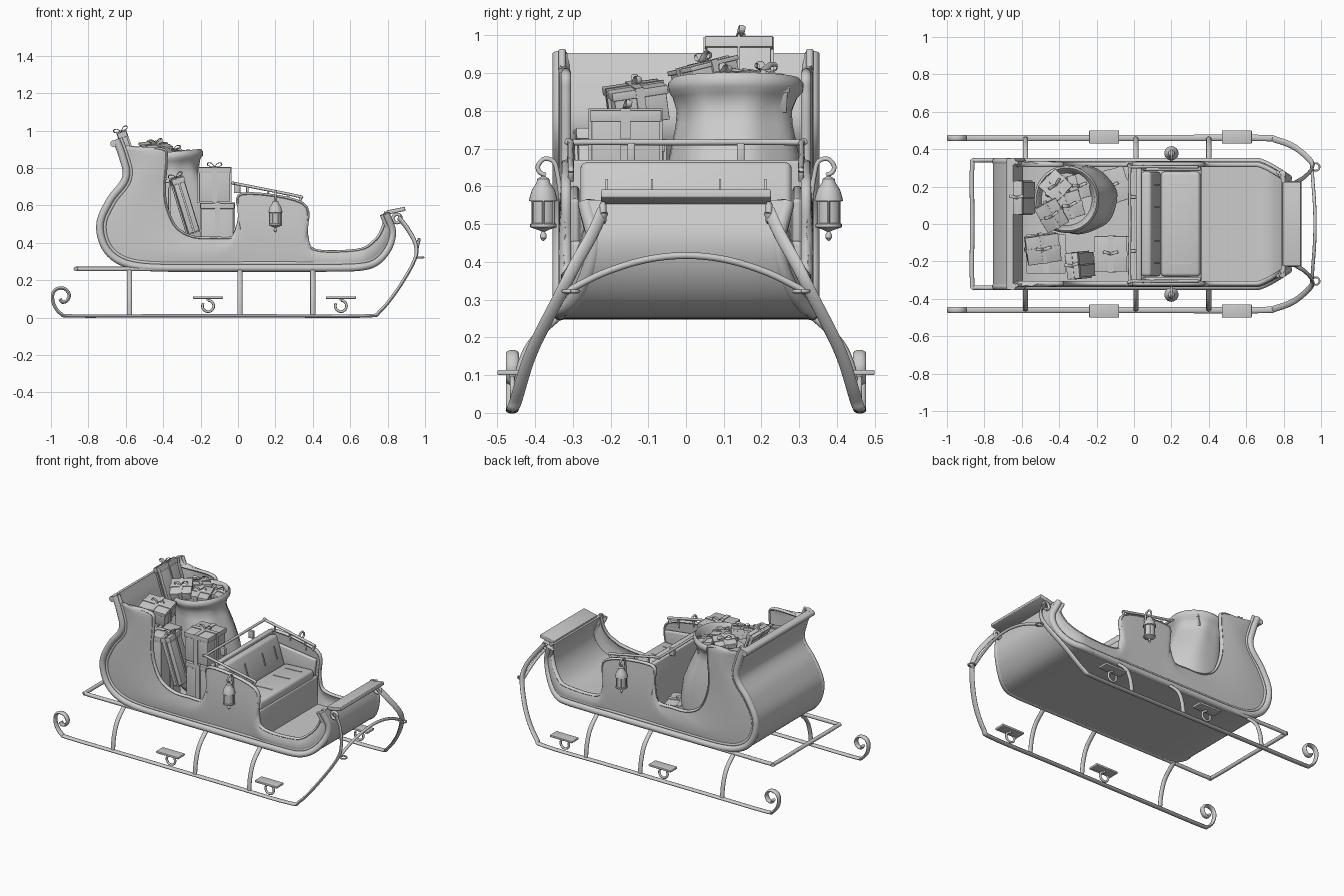
import bpy, bmesh, math
from mathutils import Vector, Matrix, Euler

if "Cube" in bpy.data.objects:
    bpy.data.objects.remove(bpy.data.objects["Cube"])


def finish(name, verts, faces, solid=0, bevel=0, angle=35):
    me = bpy.data.meshes.new(name)
    me.from_pydata([tuple(v) for v in verts], [], faces)
    bm = bmesh.new()
    bm.from_mesh(me)
    bmesh.ops.recalc_face_normals(bm, faces=bm.faces)
    bm.to_mesh(me)
    bm.free()
    ob = bpy.data.objects.new(name, me)
    bpy.context.collection.objects.link(ob)
    if solid:
        m = ob.modifiers.new("thick", 'SOLIDIFY')
        m.thickness, m.offset = solid, 0
    if bevel:
        m = ob.modifiers.new("bevel", 'BEVEL')
        m.width, m.segments = bevel, 3
    if solid or bevel:
        dg = bpy.context.evaluated_depsgraph_get()
        ob.data = bpy.data.meshes.new_from_object(ob.evaluated_get(dg))
        ob.modifiers.clear()
    ob.data.shade_smooth()
    ob.data.set_sharp_from_angle(angle=math.radians(angle))
    return ob


def grid(name, rows, closed=False, caps=False, **kw):
    n = len(rows[0])
    F = [(i*n+j, i*n+(j+1) % n, (i+1)*n+(j+1) % n, (i+1)*n+j)
         for i in range(len(rows)-1) for j in range(n if closed else n-1)]
    if caps:
        F += [tuple(range(n)), tuple(range((len(rows)-1)*n, len(rows)*n))]
    return finish(name, [v for r in rows for v in r], F, **kw)


def spline(pts, n=6):
    P = [Vector(p) for p in pts]
    P = [2*P[0]-P[1]] + P + [2*P[-1]-P[-2]]
    out = []
    for i in range(1, len(P)-2):
        a, b, c, d = P[i-1:i+3]
        for k in range(n):
            t = k/n
            out.append(0.5*(2*b+(c-a)*t+(2*a-5*b+4*c-d)*t*t+(3*b-a-3*c+d)*t**3))
    return out+[P[-2]]


def tube(name, pts, a, b=None, n=6, sides=12):
    """Sweep an ellipse along a smooth path."""
    b = b or a
    P = spline(pts, n)
    rows, lat = [], None
    for i, p in enumerate(P):
        t = (P[min(i+1, len(P)-1)]-P[max(i-1, 0)]).normalized()
        if lat is None:
            lat = Vector((1, 0, 0)) if abs(t.y) > .8 else Vector((0, 1, 0))
        lat = (lat-t*lat.dot(t)).normalized()
        nor = t.cross(lat)
        rows.append([p+lat*a*math.cos(2*math.pi*k/sides)+nor*b*math.sin(2*math.pi*k/sides)
                     for k in range(sides)])
    return grid(name, rows, True, True, angle=50)


def box(name, c, size, rot=(0, 0, 0), bevel=.004, M=None):
    M = M or Matrix.Translation(c) @ Euler(rot).to_matrix().to_4x4()
    V = [M @ Vector((x*size[0]/2, y*size[1]/2, z*size[2]/2))
         for x in (-1, 1) for y in (-1, 1) for z in (-1, 1)]
    F = [(0, 1, 3, 2), (4, 6, 7, 5), (0, 4, 5, 1), (2, 3, 7, 6), (0, 2, 6, 4), (1, 5, 7, 3)]
    return finish(name, V, F, bevel=bevel)


def ring(name, c, R, r, axis='Z', start=0, sweep=360):
    pts = []
    for k in range(17):
        t = math.radians(start+sweep*k/16)
        u, v = R*math.cos(t), R*math.sin(t)
        pts.append(Vector(c)+Vector((u, v, 0) if axis == 'Z' else (u, 0, v)))
    return tube(name, pts, r, n=2, sides=8)


def lathe(name, c, prof, seg=24):
    rows = [[Vector(c)+Vector((r*math.cos(2*math.pi*k/seg), r*math.sin(2*math.pi*k/seg), z))
             for k in range(seg)] for r, z in prof]
    return grid(name, rows, True, True)


def width(x):
    t = max(0, min((x-.66)/.18, 1))
    return .33-.1*t**1.3


# Body outline (x, z) paired point by point with the top edge of the side wall
pairs = [(-.67, .945, -.63, .9), (-.635, .85, -.41, .9), (-.62, .75, -.385, .84), (-.70, .64, -.395, .69),
         (-.757, .51, -.38, .58), (-.735, .38, -.33, .48), (-.65, .29, -.24, .43), (-.5, .25, -.13, .425),
         (-.2, .245, -.02, .435), (0, .245, .01, .55), (.1, .245, .025, .66), (.28, .245, .345, .61),
         (.36, .245, .365, .45), (.45, .245, .41, .36), (.65, .25, .64, .36), (.75, .28, .73, .41),
         (.82, .36, .77, .47), (.845, .46, .785, .53), (.81, .565, .79, .565)]
outer = spline([(p[0], 0, p[1]) for p in pairs])
upper = spline([(p[2], 0, p[3]) for p in pairs])


def inset(d):
    out = []
    for i, p in enumerate(outer):
        t = (outer[min(i+1, len(outer)-1)]-outer[max(i-1, 0)]).normalized()
        out.append(p+Vector((-t.z, 0, t.x))*d)
    return out


# Curved shell: back, floor and front in one sheet
grid("body_shell", [[(p.x, y*width(p.x), p.z) for y in (-1, -.5, 0, .5, 1)] for p in inset(.014)], solid=.02)
tube("back_top_rail", [(-.665, -.35, .93), (-.665, 0, .93), (-.665, .35, .93)], .018)
box("front_dash", (.845, 0, .572), (.1, .45, .022), (0, -.2, 0))

for s in (-1, 1):
    # Side wall and edge mouldings
    rows = []
    for o, u in zip(inset(.02), upper):
        rows.append([])
        for k in range(7):
            q = o.lerp(u, k/6)
            rows[-1].append((q.x, s*(width(q.x)-.012+.01*math.sin(math.pi*k/6)), q.z))
    grid("side_wall", rows, solid=.02)
    tube("body_rim", [(p.x, s*(width(p.x)+.004), p.z) for p in inset(.02)], .02, .02, n=1)
    tube("inner_moulding", [(p.x, s*(width(p.x)-.002), p.z) for p in inset(.045)], .01, n=1, sides=8)
    tube("wall_edge", [(p.x, s*(width(p.x)-.012), p.z) for p in upper], .013, .009, n=1, sides=8)

    # Runner with rear scroll and front upsweep
    tube("runner", [(-.952, s*.46, .1), (-.94, s*.46, .083), (-.915, s*.46, .09), (-.902, s*.46, .12),
                    (-.92, s*.46, .15), (-.95, s*.46, .158), (-.98, s*.46, .145), (-.992, s*.46, .11),
                    (-.98, s*.46, .06), (-.945, s*.46, .02), (-.89, s*.46, .009), (-.5, s*.46, .009),
                    (.2, s*.46, .009), (.68, s*.46, .009), (.76, s*.45, .035), (.86, s*.41, .16),
                    (.945, s*.335, .31), (.95, s*.295, .39), (.91, s*.25, .47), (.86, s*.22, .535)],
         .017, .009)
    ring("runner_scroll", (.85, s*.22, .53), .022, .009, 'Y')
    ring("harness_ring", (.972, s*.305, .322), .02, .005)
    # Curved struts
    for x in (-.58, .01, .4):
        tube("strut", [(x, s*.458, .01), (x, s*.445, .1), (x, s*.41, .185), (x, s*.33, .262)], .01, .014)
    # Foot steps with scroll bracket
    for x in (-.16, .55):
        box("foot_step", (x, s*.465, .107), (.16, .07, .014))
        ring("step_scroll", (x, s*.46, .062), .03, .007, 'Y', 150, 300)
        tube("step_stem", [(x, s*.46, .092), (x, s*.46, .105)], .008)

    # Lantern on a hook
    c = (.2, s*.378, 0)
    lathe("lantern", c, [(.002, .456), (.009, .464), (.009, .472), (.004, .48), (.012, .484), (.035, .492),
                         (.035, .5), (.031, .503), (.031, .56), (.038, .562), (.036, .572), (.03, .592),
                         (.018, .61), (.016, .62), (.006, .626), (.003, .636)])
    for k in range(6):
        a = k*math.pi/3
        px, py = c[0]+.032*math.cos(a), c[1]+.032*math.sin(a)
        tube("lantern_bar", [(px, py, .5), (px, py, .562)], .003, n=1, sides=6)
    tube("lantern_hook", [(.2, s*.372, .63), (.2, s*.388, .638), (.2, s*.392, .655), (.2, s*.375, .673),
                          (.2, s*.35, .665), (.2, s*.34, .63), (.2, s*.33, .56)], .006, sides=8)
    # Seat rail posts
    for x, z in ((.05, .68), (.16, .66), (.27, .635)):
        tube("rail_post", [(x, s*.315, z-.04), (x, s*.305, z+.022)], .006, n=1)
    box("back_rail_post", (-.005, s*.145, .69), (.035, .02, .05))

# Rear bumper frame running under the body
tube("bumper_frame", [(.6, -.34, .26), (0, -.34, .26), (-.6, -.34, .26), (-.84, -.34, .26), (-.865, -.315, .26),
                      (-.865, 0, .26), (-.865, .315, .26), (-.84, .34, .26), (-.6, .34, .26), (0, .34, .26),
                      (.6, .34, .26)], .012)
# Front arched crossbar
tube("front_crossbar", [(.95, -.32, .32), (.957, -.22, .37), (.965, -.11, .405), (.968, 0, .417),
                        (.965, .11, .405), (.957, .22, .37), (.95, .32, .32)], .009)
# Seat rail
tube("seat_rail", [(.325, -.305, .615), (.335, -.305, .64), (.31, -.305, .652), (0, -.305, .714),
                   (-.022, -.29, .717), (-.022, 0, .717), (-.022, .29, .717), (0, .305, .714),
                   (.31, .305, .652), (.335, .305, .64), (.325, .305, .615)], .008)

# Seat
box("seat_base", (.2, 0, .36), (.32, .62, .19), bevel=.01)
box("seat_cushion", (.25, 0, .47), (.21, .56, .06), (0, -.05, 0), bevel=.018)
box("seat_back", (.025, 0, .46), (.03, .62, .42), bevel=.008)
box("back_cushion", (.09, 0, .565), (.06, .56, .2), (0, -.3, 0), bevel=.018)
for y in (-.21, -.09, .09, .21):
    box("seat_tuft", (.25, y, .5), (.12, .006, .006), (0, -.05, 0), 0)
    box("back_tuft", (.124, y, .58), (.006, .006, .08), (0, -.3, 0), 0)
for s in (-1, 1):
    box("seat_arm", (.2, s*.295, .5), (.3, .025, .17), (0, .12, 0), bevel=.01)


# Presents: box, lid, crossed ribbons and bow
def present(c, size, rot=(0, 0, 0)):
    sx, sy, sz = size
    M = Matrix.Translation(c) @ Euler(rot).to_matrix().to_4x4()
    box("present_box", 0, size, M=M, bevel=.002)
    lid = min(.03, sz*.25)
    box("present_lid", 0, (sx+.01, sy+.01, lid), M=M @ Matrix.Translation((0, 0, sz/2-lid/2+.002)), bevel=.002)
    w = .16*min(sx, sy)
    box("present_ribbon", 0, (w, sy+.016, sz+.012), M=M, bevel=0)
    box("present_ribbon", 0, (sx+.016, w, sz+.012), M=M, bevel=0)
    for q in (-1, 1):
        loop = [(0, 0, 0), (.018*q, .006, .018), (.036*q, .01, .018), (.034*q, .008, .004), (0, 0, 0)]
        tube("present_bow", [M @ (Vector(p)+Vector((0, 0, sz/2+.008))) for p in loop], .008, .002, n=4, sides=6)


present((-.11, -.16, .445), (.17, .18, .33))
present((-.125, -.16, .71), (.165, .18, .18))
present((-.285, -.22, .6), (.06, .13, .3), (0, -.3, .1))
present((-.47, -.16, .5), (.2, .2, .44))
present((-.49, -.13, .82), (.17, .14, .09), (.15, .1, .15))
present((-.12, .2, .35), (.17, .17, .15), (0, 0, .3))
present((-.44, .05, .9), (.12, .14, .05), (.22, -.1, .5))
present((-.35, .1, .86), (.13, .13, .07), (.1, .1, .3))
present((-.42, .2, .87), (.12, .12, .06), (-.1, .1, .8))
present((-.3, .2, .84), (.1, .12, .07), (0, .2, .2))
present((-.585, .14, .88), (.04, .17, .23), (0, -.33, 0))

# Sack with folds and a rolled mouth: (z, centre x, rx, ry, fold)
rows = []
for z, cx, rx, ry, f in ((.27, -.31, .16, .14, 0), (.32, -.3, .2, .175, 0), (.45, -.3, .21, .185, .01),
                         (.58, -.31, .2, .18, .012), (.68, -.33, .175, .172, .015), (.76, -.35, .155, .155, .02),
                         (.8, -.36, .15, .152, .02), (.835, -.36, .158, .165, .01), (.85, -.36, .172, .178, 0),
                         (.872, -.36, .174, .18, 0), (.886, -.36, .162, .168, 0), (.87, -.36, .148, .154, 0),
                         (.8, -.36, .135, .14, 0)):
    rows.append([])
    for k in range(48):
        a = 2*math.pi*k/48
        g = 1+f*3*math.sin(7*a)*.5
        x = rx*math.cos(a)*g
        rows[-1].append((cx+x, .132+ry*math.sin(a)*g, z+max(0, z-.6)*.35*x))
grid("sack", rows, True, True, angle=60)
